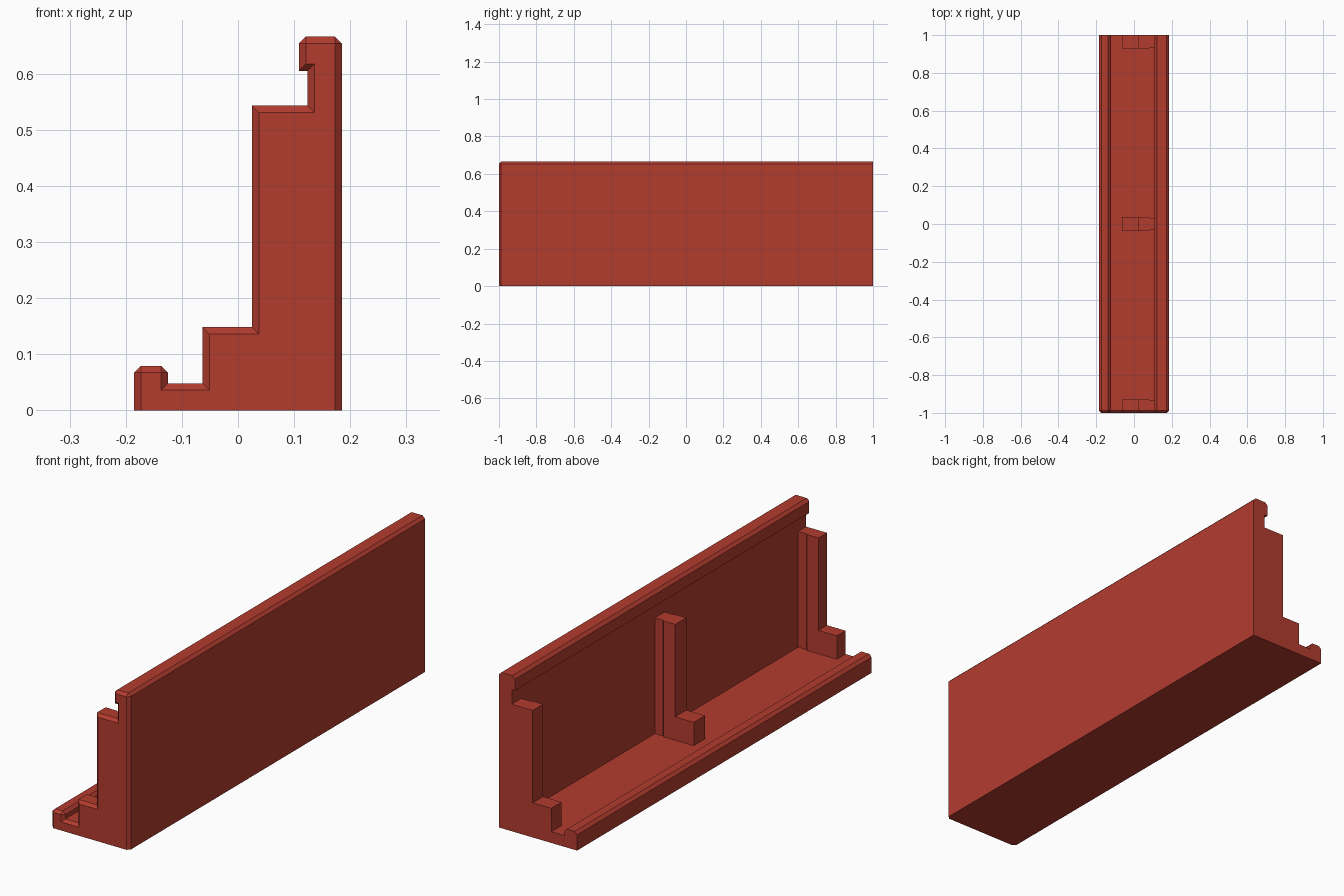
import bpy, bmesh
from mathutils import Vector

if "Cube" in bpy.data.objects:
    bpy.data.objects.remove(bpy.data.objects["Cube"])

D = 0.012  # chamfer size

red = bpy.data.materials.new("brick red")
red.diffuse_color = (0.45, 0.045, 0.028, 1)
red.use_nodes = True
red.node_tree.nodes["Principled BSDF"].inputs["Base Color"].default_value = red.diffuse_color


def make_object(name, bm):
    bmesh.ops.recalc_face_normals(bm, faces=bm.faces)
    mesh = bpy.data.meshes.new(name)
    bm.to_mesh(mesh)
    bm.free()
    mesh.materials.append(red)
    obj = bpy.data.objects.new(name, mesh)
    bpy.context.collection.objects.link(obj)
    return obj


# Stepped end profile, anticlockwise: x, z, chamfered corner
profile = [(-.185, 0, 0), (.185, 0, 0), (.185, .666, 1), (.109, .666, 1),
           (.109, .605, 0), (.124, .605, 0), (.124, .543, 0), (.025, .543, 0),
           (.025, .148, 0), (-.063, .148, 0), (-.063, .048, 0),
           (-.125, .048, 0), (-.125, .079, 1), (-.185, .079, 1)]

# Solid rail: profile extruded along y, front end chamfered except at the base
bm = bmesh.new()
front, sides = [], []
for i, (x, z, cut) in enumerate(profile):
    p = Vector((x, z))
    before = Vector(profile[i - 1][:2])
    after = Vector(profile[(i + 1) % len(profile)][:2])
    d_in, d_out = (p - before).normalized(), (after - p).normalized()
    n_in, n_out = Vector((-d_in.y, d_in.x)), Vector((-d_out.y, d_out.x))
    if i == 1:
        n_in = Vector((0, 0))
    if i == 0:
        n_out = Vector((0, 0))
    inner = p + (n_in + n_out) * D
    f = bm.verts.new((inner.x, -1, inner.y))
    front.append(f)
    corners = [p - d_in * D, p + d_out * D] if cut else [p]
    for c in corners:
        sides.append((f, bm.verts.new((c.x, -1 + D, c.y)), bm.verts.new((c.x, 1, c.y))))
bm.faces.new(front)
bm.faces.new([s[2] for s in sides])
for i, (f0, a0, b0) in enumerate(sides):
    f1, a1, b1 = sides[(i + 1) % len(sides)]
    bm.faces.new((a0, a1, b1, b0))
    bm.faces.new((f0, f1, a1, a0) if f0 is not f1 else (f0, a1, a0))
rail = make_object("rail_with_ribs", bm)

# Open bays between the three ribs, a little longer next to the wall
for name, y0, y1 in (("front_bay_cutter", -.93, -.0375), ("back_bay_cutter", .0375, .93)):
    plan = [(-.095, y0), (.08, y0), (.085, y0 - .005), (.124, y0 - .005),
            (.124, y1 + .005), (.085, y1 + .005), (.08, y1), (-.095, y1)]
    bm = bmesh.new()
    base = bm.faces.new([bm.verts.new((x, y, .048)) for x, y in plan])
    top = bmesh.ops.extrude_face_region(bm, geom=[base])["geom"]
    bmesh.ops.translate(bm, vec=(0, 0, .532),
                        verts=[v for v in top if isinstance(v, bmesh.types.BMVert)])
    cutter = make_object(name, bm)
    cutter.hide_render = True
    cutter.hide_viewport = False
    cutter.display_type = 'WIRE'
    mod = rail.modifiers.new(name, 'BOOLEAN')
    mod.operation = 'DIFFERENCE'
    mod.solver = 'EXACT'
    mod.object = cutter
